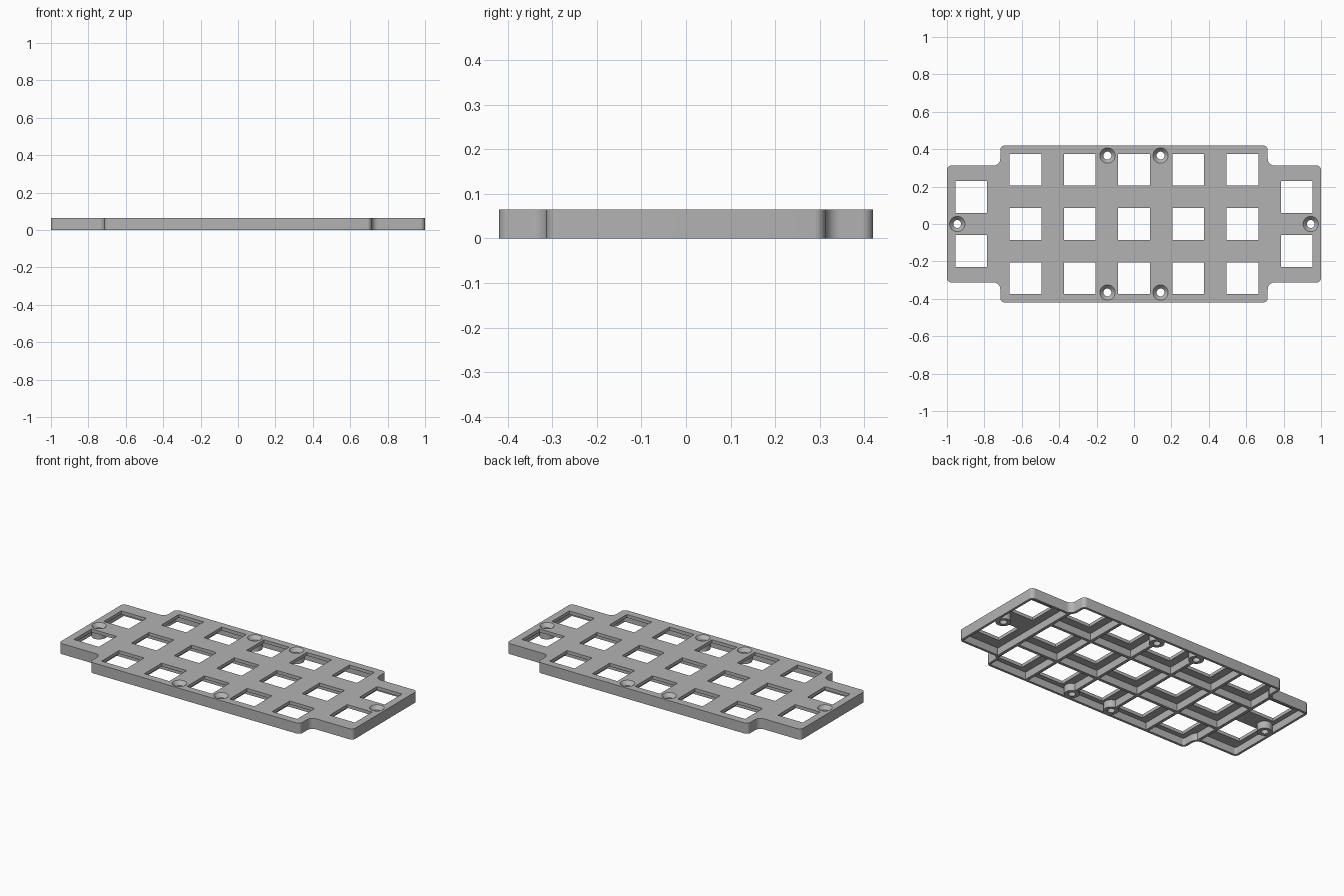
import bpy, bmesh, math
from mathutils import Vector

cube = bpy.data.objects.get("Cube")
if cube:
    bpy.data.objects.remove(cube, do_unlink=True)

HEIGHT, SKIN, WALL, RIB = 0.065, 0.02, 0.015, 0.018
PITCH, HOLE = 0.29, 0.17

grey = bpy.data.materials.new("plate grey")
grey.use_nodes = True
grey.diffuse_color = (0.45, 0.45, 0.45, 1)
grey.node_tree.nodes["Principled BSDF"].inputs["Base Color"].default_value = grey.diffuse_color


def make(name, bm):
    bmesh.ops.recalc_face_normals(bm, faces=bm.faces)
    mesh = bpy.data.meshes.new(name)
    bm.to_mesh(mesh)
    bm.free()
    mesh.materials.append(grey)
    obj = bpy.data.objects.new(name, mesh)
    bpy.context.collection.objects.link(obj)
    return obj


def add_box(bm, x, y, z0, z1, sx, sy):
    verts = bmesh.ops.create_cube(bm, size=1)["verts"]
    bmesh.ops.scale(bm, verts=verts, vec=(sx, sy, z1 - z0))
    bmesh.ops.translate(bm, verts=verts, vec=(x, y, (z0 + z1) / 2))


def add_cone(bm, x, y, z0, z1, r0, r1):
    verts = bmesh.ops.create_cone(bm, cap_ends=True, segments=32, radius1=r0,
                                  radius2=r1, depth=z1 - z0)["verts"]
    bmesh.ops.translate(bm, verts=verts, vec=(x, y, (z0 + z1) / 2))


def outline(inset):
    """Stepped outline with rounded convex and concave corners."""
    ends, main = (1 - inset, 0.313 - inset), (0.715 - inset, 0.42 - inset)
    notch = (main[0], ends[1])
    quarter = [(ends, 0.025 - inset), (notch, 0.035 + inset), (main, 0.025 - inset)]
    corners = []
    for sx, sy in ((1, 1), (-1, 1), (-1, -1), (1, -1)):
        part = quarter if sx * sy > 0 else quarter[::-1]
        corners += [(Vector((sx * p[0], sy * p[1])), r) for p, r in part]
    points = []
    for i, (p, r) in enumerate(corners):
        a = (corners[i - 1][0] - p).normalized()
        b = (corners[(i + 1) % len(corners)][0] - p).normalized()
        for k in range(9):
            t = math.pi / 2 * k / 8
            points.append(p + r * (a * (1 - math.sin(t)) + b * (1 - math.cos(t))))
    return points


def slab(name, inset, z0, z1):
    bm = bmesh.new()
    face = bm.faces.new([bm.verts.new((p.x, p.y, z0)) for p in outline(inset)])
    top = bmesh.ops.extrude_face_region(bm, geom=[face])["geom"]
    bmesh.ops.translate(bm, verts=[v for v in top if isinstance(v, bmesh.types.BMVert)],
                        vec=(0, 0, z1 - z0))
    return make(name, bm)


def combine(target, tool, operation):
    mod = target.modifiers.new(tool.name, "BOOLEAN")
    mod.object, mod.operation, mod.solver = tool, operation, "EXACT"
    mod.use_self = True
    bpy.context.view_layer.objects.active = target
    bpy.ops.object.modifier_apply(modifier=mod.name)
    bpy.data.objects.remove(tool, do_unlink=True)


# Shell: rounded slab hollowed from below
plate = slab("switch_plate", 0, 0, HEIGHT)
combine(plate, slab("cavity", WALL, -0.1, HEIGHT - SKIN), "DIFFERENCE")

# Stiffening ribs between the rows and columns
bm = bmesh.new()
rib_top = HEIGHT - SKIN / 2
for s in (-1, 1):
    add_box(bm, 0, s * PITCH / 2, 0, rib_top, 5 * PITCH + RIB, RIB)
    add_box(bm, s * 2.5 * PITCH, 0, 0, rib_top, RIB, 0.61)
    for column in (0.5, 1.5):
        add_box(bm, s * column * PITCH, 0, 0, rib_top, RIB, 0.82)
combine(plate, make("ribs", bm), "UNION")

# Screw bosses
screws = [(-0.945, 0), (0.945, 0)]
screws += [(sx * 0.142, sy * 0.366) for sx in (-1, 1) for sy in (-1, 1)]
bm = bmesh.new()
for x, y in screws:
    add_cone(bm, x, y, 0, rib_top, 0.043, 0.043)
combine(plate, make("bosses", bm), "UNION")

# Square key openings: five columns of three, and two at each end
bm = bmesh.new()
keys = [(c, r) for c in range(-2, 3) for r in (-1, 0, 1)]
keys += [(c, r) for c in (-3, 3) for r in (-0.5, 0.5)]
for c, r in keys:
    add_box(bm, c * PITCH, r * PITCH, -0.1, 0.2, HOLE, HOLE)
combine(plate, make("key_openings", bm), "DIFFERENCE")

# Countersunk screw holes
bm = bmesh.new()
for x, y in screws:
    add_cone(bm, x, y, -0.1, 0.2, 0.021, 0.021)
combine(plate, make("screw_holes", bm), "DIFFERENCE")
bm = bmesh.new()
for x, y in screws:
    add_cone(bm, x, y, HEIGHT - 0.03, HEIGHT + 0.01, 0.014, 0.05)
combine(plate, make("countersinks", bm), "DIFFERENCE")

# Smooth the rounded corners, keep edges crisp
bpy.ops.object.select_all(action="DESELECT")
plate.select_set(True)
bpy.context.view_layer.objects.active = plate
bpy.ops.object.shade_smooth_by_angle(angle=math.radians(30))
